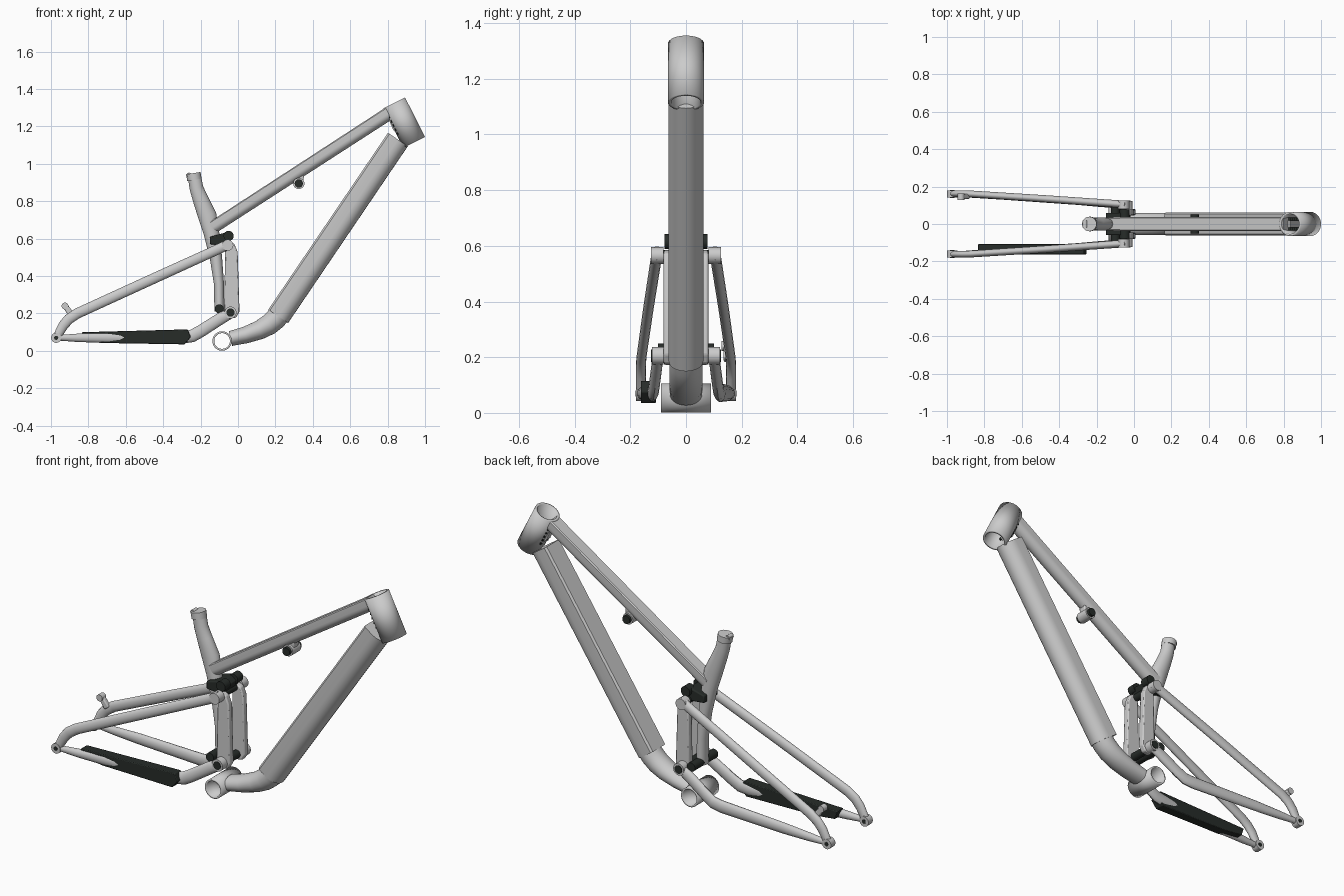
import bpy, bmesh, math
from mathutils import Vector, Matrix

if "Cube" in bpy.data.objects:
    bpy.data.objects.remove(bpy.data.objects["Cube"])

dark = bpy.data.materials.new("dark_rubber")
dark.diffuse_color = (0.02, 0.025, 0.022, 1)
dark.use_nodes = True
dark.node_tree.nodes["Principled BSDF"].inputs["Base Color"].default_value = dark.diffuse_color
Y = Vector((0, 1, 0))


def finish(name, bm, mat=None, angle=35):
    bmesh.ops.recalc_face_normals(bm, faces=bm.faces)
    me = bpy.data.meshes.new(name)
    bm.to_mesh(me)
    bm.free()
    me.shade_smooth()
    me.set_sharp_from_angle(angle=math.radians(angle))
    ob = bpy.data.objects.new(name, me)
    bpy.context.collection.objects.link(ob)
    if mat:
        me.materials.append(mat)
    return ob


def sweep(name, path, flat_top=False, n=20, mat=None):
    """Tube through stations (x, y, z, half height, half width)."""
    if flat_top:
        sec = [(math.cos(a), math.sin(a)) for a in
               [math.pi + math.pi * i / 12 for i in range(13)]]
        sec += [(1, .85), (.85, 1), (-.85, 1), (-1, .85)]
    else:
        sec = [(math.cos(2 * math.pi * i / n), math.sin(2 * math.pi * i / n)) for i in range(n)]
    pts = [Vector(p[:3]) for p in path]
    bm = bmesh.new()
    rings = []
    for i, p in enumerate(path):
        t = Vector()
        if i:
            t += (pts[i] - pts[i - 1]).normalized()
        if i < len(pts) - 1:
            t += (pts[i + 1] - pts[i]).normalized()
        t.normalize()
        up = t.cross(Y).normalized()
        side = t.cross(up).normalized()
        rings.append([bm.verts.new(pts[i] + side * (c * p[4]) + up * (s * p[3])) for c, s in sec])
    for a, b in zip(rings, rings[1:]):
        for i in range(len(sec)):
            j = (i + 1) % len(sec)
            bm.faces.new((a[i], a[j], b[j], b[i]))
    bm.faces.new(rings[0])
    bm.faces.new(rings[-1])
    return finish(name, bm, mat)


def cyl(name, a, b, r, mat=None, wall=0, n=28):
    a, b = Vector(a), Vector(b)
    bm = bmesh.new()
    rot = (b - a).to_track_quat('Z', 'Y').to_matrix().to_4x4()
    bmesh.ops.create_cone(bm, cap_ends=not wall, segments=n, radius1=r, radius2=r,
                          depth=(b - a).length, matrix=Matrix.Translation((a + b) / 2) @ rot)
    ob = finish(name, bm, mat)
    if wall:
        m = ob.modifiers.new("wall", 'SOLIDIFY')
        m.thickness = wall
        m.offset = -1
    return ob


def plate(name, outline, y0, y1, mat=None, bevel=0.006):
    """Side profile in x/z, extruded between two y values."""
    bm = bmesh.new()
    f = bm.faces.new([bm.verts.new((x, y0, z)) for x, z in outline])
    ext = bmesh.ops.extrude_face_region(bm, geom=[f])
    for v in ext['geom']:
        if isinstance(v, bmesh.types.BMVert):
            v.co.y = y1
    ob = finish(name, bm, mat, 30)
    if bevel:
        m = ob.modifiers.new("bevel", 'BEVEL')
        m.width = bevel
        m.segments = 2
    return ob


# Head tube and bottom bracket, both open shells
cyl("head_tube", (.835, 0, 1.326), (.942, 0, 1.115), .065, wall=.012, n=40)
cyl("bottom_bracket", (-.085, -.09, .053), (-.085, .09, .053), .052, wall=.01, n=36)

# Down tube: flat-topped straight run, flattened round bend below
sweep("down_tube", [(.215, 0, .185, .064, .062), (.855, 0, 1.13, .064, .062)], flat_top=True)
sweep("down_tube_bend", [(-.04, 0, .066, .04, .058), (.04, 0, .085, .045, .059),
                         (.115, 0, .112, .051, .06), (.165, 0, .14, .056, .06),
                         (.2, 0, .17, .058, .06), (.235, 0, .215, .06, .06),
                         (.28, 0, .28, .06, .06)], n=28)

# Top tube and the ribbed gusset at the head
sweep("top_tube", [(-.135, 0, .66, .034, .036), (.815, 0, 1.275, .036, .038)], flat_top=True)
plate("head_gusset", [(.80, 1.25), (.83, 1.18), (.875, 1.14), (.885, 1.17), (.835, 1.27)],
      -.018, .018, bevel=0)
for i in range(5):
    x, z = .825 + i * .011, 1.25 - i * .022
    plate(f"gusset_rib_{i}", [(x - .018, z - .006), (x + .012, z - .006), (x + .012, z + .006),
                              (x - .018, z + .006)], -.034, .034, dark, 0)

# Seat tube with swollen top-tube junction and clamp collar
sweep("seat_tube", [(-.235, 0, .945, .035, .033), (-.222, 0, .87, .037, .033),
                    (-.2, 0, .81, .042, .034), (-.165, 0, .725, .05, .036),
                    (-.142, 0, .63, .042, .036), (-.118, 0, .5, .033, .036),
                    (-.102, 0, .36, .027, .036), (-.1, 0, .21, .026, .036)], n=24)
cyl("seat_collar", (-.233, 0, .915), (-.239, 0, .95), .039)
cyl("collar_bolt", (-.262, -.018, .94), (-.262, .018, .94), .013)

# Shock mount under the top tube
plate("shock_mount", [(.27, .94), (.355, .985), (.35, .9), (.335, .87), (.305, .885)], -.022, .022)
cyl("shock_mount_eye", (.325, -.036, .895), (.325, .036, .895), .03)
cyl("shock_mount_bolt", (.325, -.052, .895), (.325, .052, .895), .022, dark)

# Dark pivot hardware across the frame
cyl("upper_pivot", (-.055, -.122, .565), (-.055, .122, .565), .02, dark)
cyl("lower_pivot", (-.1, -.1, .225), (-.1, .1, .225), .024, dark)
cyl("rocker_pivot", (-.04, -.125, .205), (-.04, .125, .205), .022, dark)
plate("shock_yoke", [(-.15, .57), (-.15, .61), (-.06, .635), (-.03, .61), (-.05, .56)],
      -.06, .06, dark)

for s, side in ((-1, "right"), (1, "left")):
    cyl(f"shock_bolt_{side}", (-.05, s * .03, .615), (-.05, s * .078, .615), .027, dark)
    # Rocker plate
    plate(f"rocker_{side}", [(-.068, .54), (-.05, .585), (-.02, .573), (-.002, .53), (.008, .21),
                             (-.01, .178), (-.05, .172), (-.075, .21)], s * .046, s * .08)
    cyl(f"upper_boss_{side}", (-.055, s * .08, .565), (-.055, s * .126, .565), .03)
    cyl(f"lower_boss_{side}", (-.04, s * .08, .205), (-.04, s * .122, .205), .032)
    # Seat stay
    sweep(f"seat_stay_{side}", [(-.04, s * .104, .574, .027, .02), (-.46, s * .134, .383, .028, .019),
                                (-.86, s * .16, .2, .028, .018), (-.905, s * .162, .17, .028, .018),
                                (-.935, s * .162, .135, .027, .018),
                                (-.968, s * .162, .075, .022, .017)], n=16)
    # Chain stay with raised front elbow
    sweep(f"chain_stay_{side}", [(-.97, s * .163, .07, .014, .014), (-.86, s * .158, .07, .022, .018),
                                 (-.7, s * .149, .071, .029, .019), (-.3, s * .122, .073, .034, .02),
                                 (-.245, s * .117, .08, .034, .02), (-.2, s * .113, .105, .033, .02),
                                 (-.09, s * .104, .175, .032, .02), (-.03, s * .1, .205, .026, .018)], n=16)
    cyl(f"dropout_{side}", (-.972, s * .142, .07), (-.972, s * .18, .07), .027)
    cyl(f"axle_hole_{side}", (-.972, s * .14, .07), (-.972, s * .182, .07), .011, dark)

# Chain guard on the right stay
plate("chain_guard", [(-.835, .1), (-.27, .115), (-.252, .075), (-.285, .035), (-.7, .042),
                      (-.82, .055)], -.162, -.108, dark, .004)

# Brake tab on the left stay
plate("brake_tab", [(-.945, .245), (-.915, .252), (-.875, .2), (-.9, .18)], .135, .16)
cyl("brake_tab_boss", (-.925, .128, .24), (-.925, .162, .24), .018)
